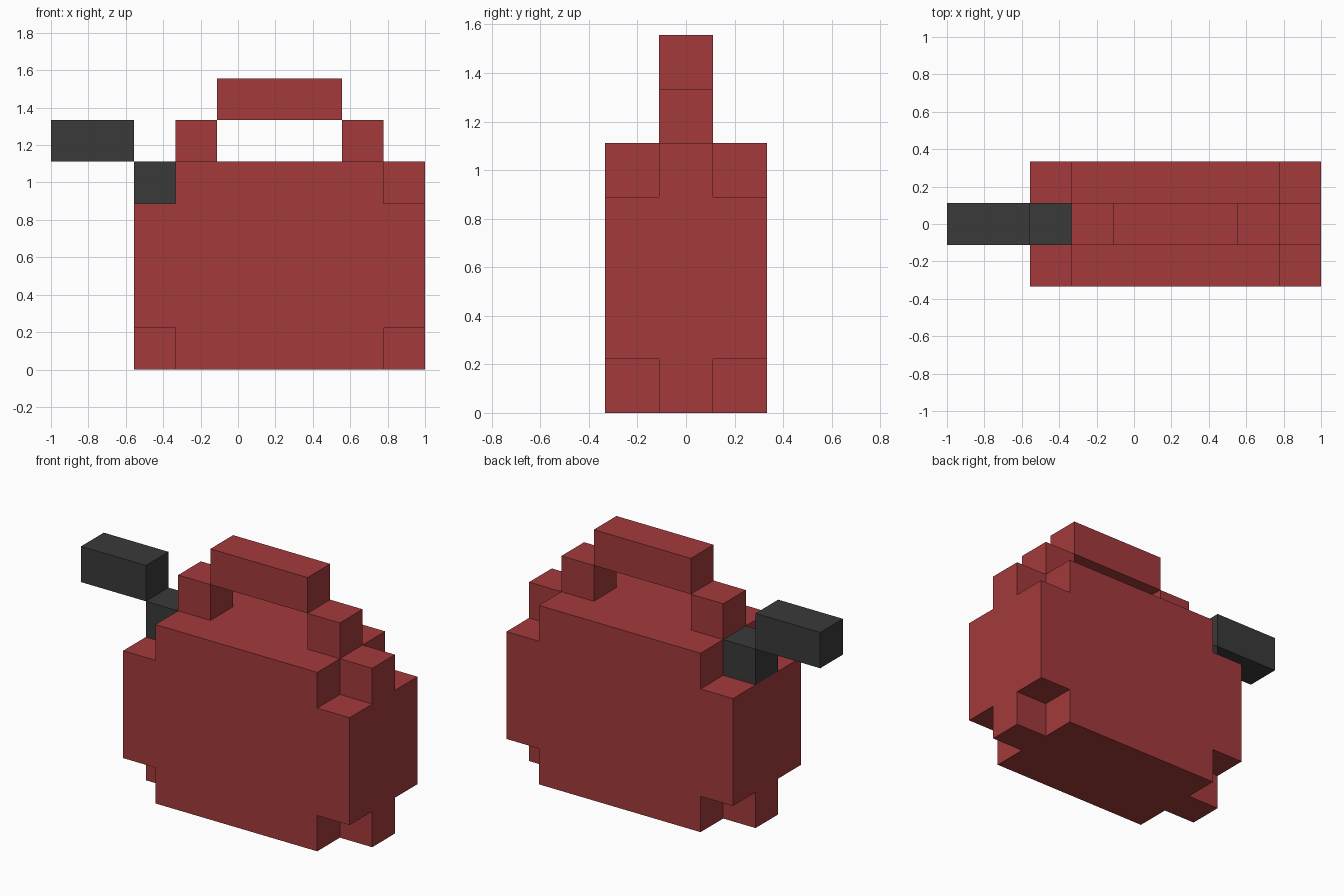
import bpy
import bmesh
from mathutils import Vector

cube = bpy.data.objects.get("Cube")
if cube:
    bpy.data.objects.remove(cube, do_unlink=True)

U = 2 / 9                           # edge length of one block
ORIGIN = Vector((-1, -1.5 * U, 0))  # corner of block (0, 0, 0)


def make_material(name, rgb):
    mat = bpy.data.materials.new(name)
    mat.use_nodes = True
    mat.diffuse_color = (*rgb, 1)
    bsdf = next(n for n in mat.node_tree.nodes if n.type == 'BSDF_PRINCIPLED')
    bsdf.inputs["Base Color"].default_value = (*rgb, 1)
    return mat


red = make_material("can red", (0.366, 0.042, 0.045))
dark = make_material("spout charcoal", (0.042, 0.042, 0.042))


def finish(name, bm, mat):
    bmesh.ops.recalc_face_normals(bm, faces=bm.faces)
    mesh = bpy.data.meshes.new(name)
    bm.to_mesh(mesh)
    bm.free()
    mesh.materials.append(mat)
    obj = bpy.data.objects.new(name, mesh)
    bpy.context.collection.objects.link(obj)


def box(name, lo, hi, mat):
    """Box between two block-grid corners."""
    lo, hi = Vector(lo) * U + ORIGIN, Vector(hi) * U + ORIGIN
    bm = bmesh.new()
    bmesh.ops.create_cube(bm, size=1)
    bmesh.ops.scale(bm, vec=hi - lo, verts=bm.verts)
    bmesh.ops.translate(bm, vec=(lo + hi) / 2, verts=bm.verts)
    finish(name, bm, mat)


def block_shell(name, cells, mat):
    """Outer skin of a set of blocks, with flat areas merged."""
    bm = bmesh.new()
    for cell in cells:
        for axis in range(3):
            for side in (0, 1):
                neighbour = list(cell)
                neighbour[axis] += 2 * side - 1
                if tuple(neighbour) in cells:
                    continue
                corners = []
                for a, b in ((0, 0), (1, 0), (1, 1), (0, 1)):
                    p = Vector(cell)
                    p[axis] += side
                    p[(axis + 1) % 3] += a
                    p[(axis + 2) % 3] += b
                    corners.append(bm.verts.new(p * U + ORIGIN))
                bm.faces.new(corners)
    bmesh.ops.remove_doubles(bm, verts=bm.verts, dist=0.001)
    bmesh.ops.recalc_face_normals(bm, faces=bm.faces)
    bmesh.ops.dissolve_limit(bm, angle_limit=0.01, verts=bm.verts, edges=bm.edges)
    finish(name, bm, mat)


# Tank: 7 x 3 x 5 blocks, all eight corners notched, one gap for the spout
tank = {(x, y, z) for x in range(2, 9) for y in range(3) for z in range(5)
        if not (x in (2, 8) and y in (0, 2) and z in (0, 4))}
tank.discard((2, 1, 4))
block_shell("tank", tank, red)

# Handle: two posts and a raised grip
box("handle_post_right", (3, 1, 5), (4, 2, 6), red)
box("handle_post_left", (7, 1, 5), (8, 2, 6), red)
box("handle_grip", (4, 1, 6), (7, 2, 7), red)

# Spout: base block in the tank corner and a nozzle stepping outwards
box("spout_base", (2, 1, 4), (3, 2, 5), dark)
box("spout_nozzle", (0, 1, 5), (2, 2, 6), dark)
